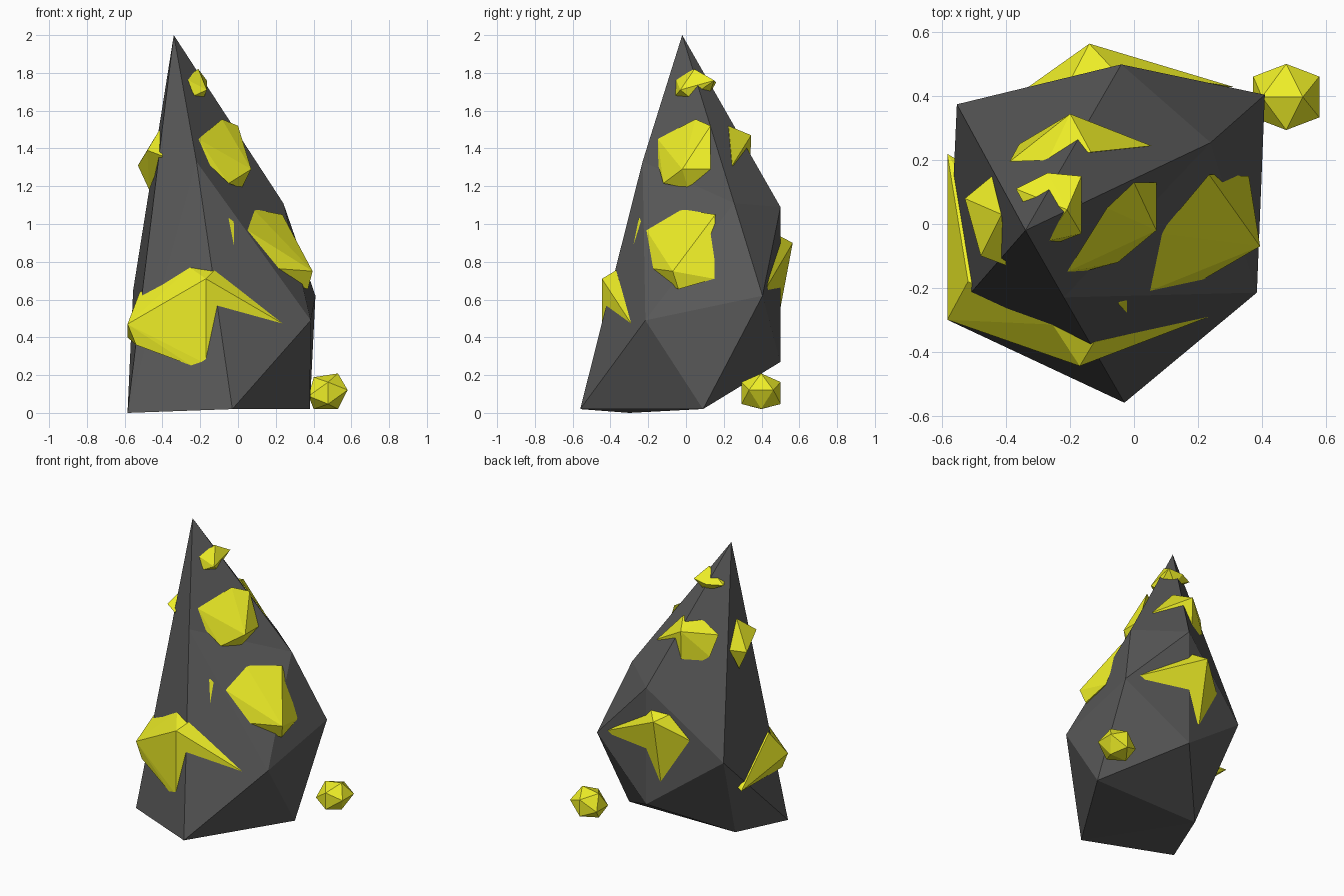
import bpy, bmesh

if "Cube" in bpy.data.objects:
    bpy.data.objects.remove(bpy.data.objects["Cube"])

PHI = 1.618


def material(name, rgb):
    m = bpy.data.materials.new(name)
    m.diffuse_color = (*rgb, 1)
    m.use_nodes = True
    m.node_tree.nodes["Principled BSDF"].inputs["Base Color"].default_value = m.diffuse_color
    return m


DARK = material("dark_stone", (0.1, 0.1, 0.1))
YELLOW = material("yellow_crystal", (0.85, 0.85, 0.02))


def finish(bm, name, mat):
    bmesh.ops.recalc_face_normals(bm, faces=bm.faces)
    me = bpy.data.meshes.new(name)
    bm.to_mesh(me)
    bm.free()
    me.materials.append(mat)
    bpy.context.collection.objects.link(bpy.data.objects.new(name, me))


def crystal(name, pts):
    """Faceted lump: convex hull of its corners, sunk into the rock."""
    bm = bmesh.new()
    vs = [bm.verts.new(p) for p in pts]
    bmesh.ops.convex_hull(bm, input=vs)
    bmesh.ops.delete(bm, geom=[v for v in bm.verts if not v.link_faces], context='VERTS')
    finish(bm, name, YELLOW)


# Rock spire: a stretched icosahedron (tip, two rings of five, base corner)
bm = bmesh.new()
tip = bm.verts.new((-.34, -.02, 2.0))
base = bm.verts.new((.38, .09, .02))
upper = [bm.verts.new(p) for p in (
    (-.585, -.3, 0), (-.22, -.23, 1.33), (.24, .255, 1.11), (-.04, .5, 1.09), (-.555, .375, .65))]
lower = [bm.verts.new(p) for p in (
    (-.03, -.56, .02), (.385, -.215, .49), (.41, .405, .62), (-.04, .5, .27), (-.44, .08, .02))]
for i in range(5):
    j = (i + 1) % 5
    bm.faces.new((tip, upper[i], upper[j]))
    bm.faces.new((upper[i], lower[i], upper[j]))
    bm.faces.new((lower[i], lower[j], upper[j]))
    bm.faces.new((lower[i], base, lower[j]))
finish(bm, "rock_spire", DARK)

# Crystals set in the front and right faces
crystal("crystal_front_low", [
    (-.17, -.445, .71), (-.17, -.445, .26), (.25, -.285, .465), (-.125, -.37, .755),
    (-.255, -.315, .77), (-.585, -.3, .47), (-.52, -.18, .64), (-.585, .22, .4),
    (-.245, -.415, .25), (-.54, -.3, .36)])
crystal("crystal_right_mid", [
    (-.05, -.25, 1.03), (.08, -.03, 1.08), (.235, .155, 1.05), (.395, -.07, .75),
    (0, -.3, .78), (.37, -.04, .655), (.36, .15, .71)])
crystal("crystal_right_upper", [
    (-.21, -.15, 1.45), (-.085, .05, 1.555), (0, .13, 1.52), (.07, .13, 1.29),
    (.07, -.02, 1.29), (.02, .01, 1.19), (-.05, -.12, 1.215), (-.2, -.16, 1.36)])
crystal("crystal_near_tip", [
    (-.28, -.055, 1.77), (-.21, .045, 1.82), (-.165, .15, 1.76), (-.165, -.03, 1.71),
    (-.18, .02, 1.67), (-.27, .16, 1.75), (-.37, .11, 1.75), (-.23, -.055, 1.68),
    (-.24, .12, 1.68)])

# Crystals set in the left and back faces
crystal("crystal_left_upper", [
    (-.53, .08, 1.31), (-.445, .15, 1.33), (-.415, .03, 1.5), (-.48, -.1, 1.39),
    (-.4, -.13, 1.36), (-.47, .08, 1.18)])
crystal("crystal_back_upper", [
    (-.2, .345, 1.47), (-.2, .335, 1.18), (.055, .245, 1.31), (-.135, .225, 1.52),
    (-.27, .2, 1.52), (-.39, .195, 1.44), (-.36, .25, 1.3)])
crystal("crystal_back_low", [
    (-.14, .565, .9), (-.14, .48, .45), (.31, .43, .67), (-.07, .49, .94),
    (-.2, .45, .93), (-.33, .43, .77)])

# Loose crystal on the ground: golden-ratio icosahedron with a flattened underside
corners = []
for a in (-1, 1):
    for b in (-PHI, PHI):
        corners += [(a, 0, b), (b, a, 0), (0, b, a)]
crystal("loose_crystal", [
    (.477 + .064 * x - (.012 if abs(z) > 1.5 else 0), .398 + .064 * y,
     max(.02, .105 + .058 * z + .01 * x)) for x, y, z in corners])
